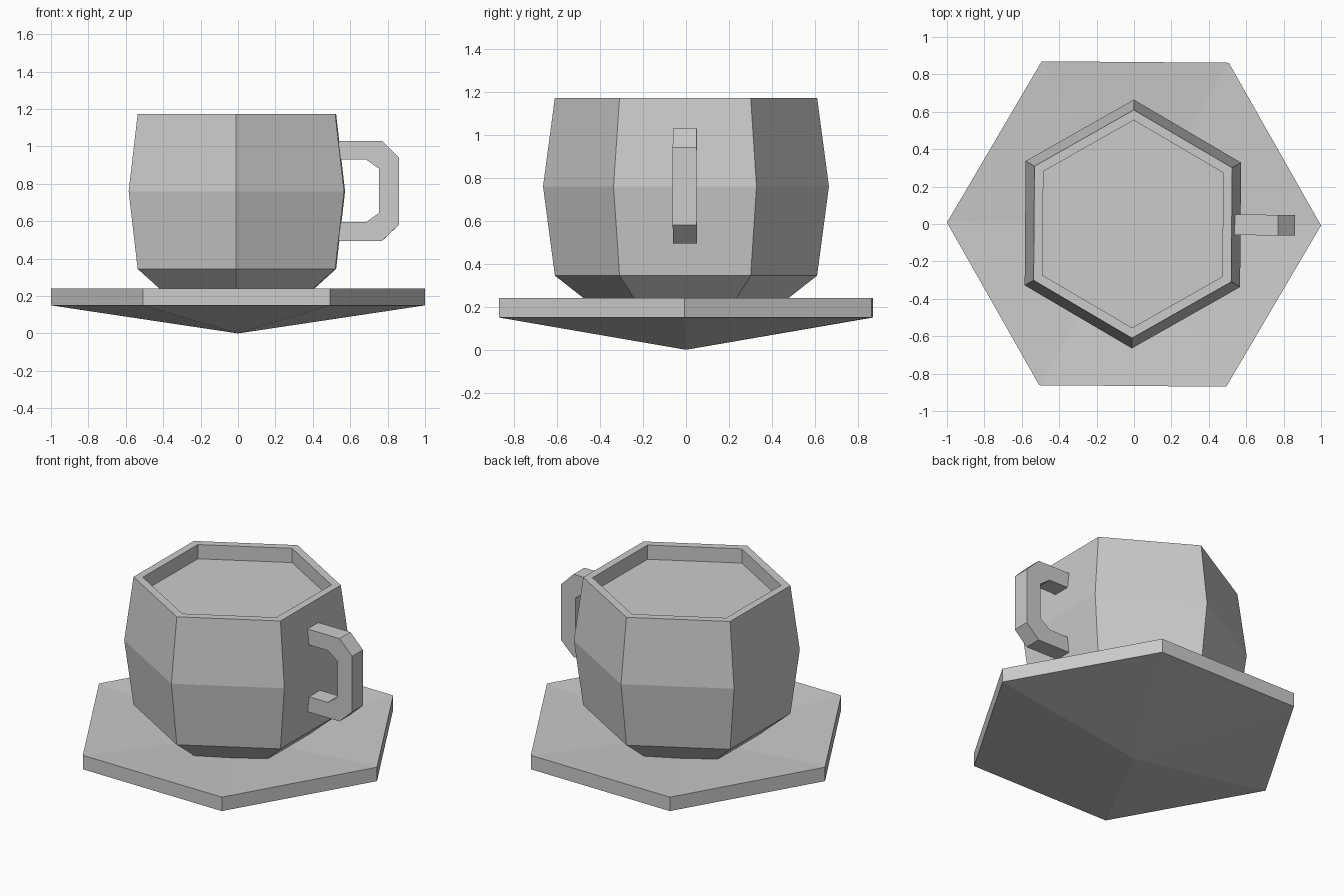
import bpy, bmesh, math

cube = bpy.data.objects.get("Cube")
if cube:
    bpy.data.objects.remove(cube, do_unlink=True)

GREY = (0.6, 0.6, 0.6, 1.0)
TWIST = math.radians(-0.45)

grey = bpy.data.materials.new("plain_grey")
grey.use_nodes = True
grey.diffuse_color = GREY
grey.node_tree.nodes["Principled BSDF"].inputs["Base Color"].default_value = GREY


def finish(name, bm, x=0.0):
    bmesh.ops.recalc_face_normals(bm, faces=bm.faces)
    mesh = bpy.data.meshes.new(name)
    bm.to_mesh(mesh)
    bm.free()
    mesh.materials.append(grey)
    obj = bpy.data.objects.new(name, mesh)
    obj.location.x = x
    obj.rotation_euler.z = TWIST
    bpy.context.collection.objects.link(obj)
    return obj


def hex_lathe(name, profile, start, x=0.0):
    """Six-sided solid from (radius, height) pairs; radius 0 makes a point."""
    bm = bmesh.new()
    rings = []
    for r, z in profile:
        angles = [start + i * math.pi / 3 for i in range(6)]
        if r == 0:
            rings.append([bm.verts.new((0, 0, z))] * 6)
        else:
            rings.append([bm.verts.new((r * math.cos(a), r * math.sin(a), z))
                          for a in angles])
    for low, high in zip(rings, rings[1:]):
        for i in range(6):
            j = (i + 1) % 6
            corners = [low[i], low[j], high[j], high[i]]
            bm.faces.new(list(dict.fromkeys(corners)))
    # close open ends with flat hexagons
    for (r, z), ring in ((profile[0], rings[0]), (profile[-1], rings[-1])):
        if r > 0:
            bm.faces.new(ring)
    return finish(name, bm, x)


# Saucer: pointed underside, thin rim, gently dished top
hex_lathe("saucer", [(0, 0), (1, 0.15), (1, 0.24), (0, 0.175)], 0)

# Cup: tapered foot, bulging wall, rim and the recess inside it
hex_lathe("cup", [(0.4, 0.18), (0.61, 0.345), (0.665, 0.76), (0.61, 1.172),
                  (0.555, 1.172), (0.555, 1.08)], math.pi / 6, -0.006)

# Handle: chamfered C outline, given thickness across y
outer = [(0.5, 1.03), (0.77, 1.03), (0.86, 0.94),
         (0.86, 0.58), (0.77, 0.495), (0.5, 0.495)]
inner = [(0.5, 0.93), (0.685, 0.93), (0.755, 0.88),
         (0.755, 0.645), (0.685, 0.595), (0.5, 0.595)]
bm = bmesh.new()
flat = []
for (a, b), (c, d) in zip(zip(outer, outer[1:]), zip(inner, inner[1:])):
    flat.append(bm.faces.new([bm.verts.new((x, -0.055, z)) for x, z in (a, b, d, c)]))
bmesh.ops.remove_doubles(bm, verts=bm.verts, dist=0.0001)
result = bmesh.ops.extrude_face_region(bm, geom=bm.faces[:], use_keep_orig=True)
moved = [v for v in result["geom"] if isinstance(v, bmesh.types.BMVert)]
bmesh.ops.translate(bm, verts=moved, vec=(0, 0.11, 0))
finish("handle", bm)
